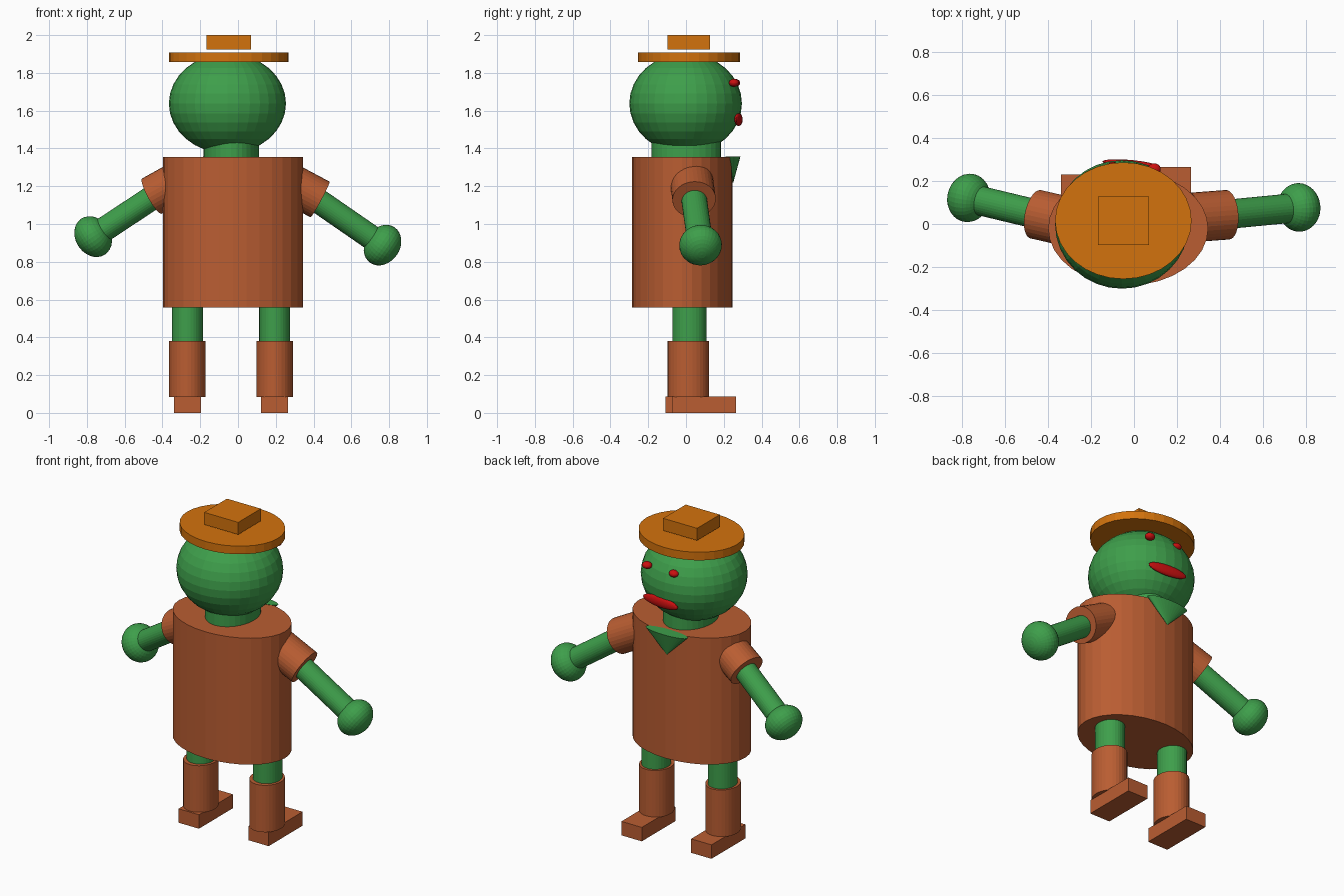
import bpy
import bmesh
from math import radians
from mathutils import Vector, Matrix

if "Cube" in bpy.data.objects:
    bpy.data.objects.remove(bpy.data.objects["Cube"])


def material(name, rgb):
    m = bpy.data.materials.new(name)
    m.diffuse_color = (*rgb, 1)
    m.use_nodes = True
    m.node_tree.nodes["Principled BSDF"].inputs["Base Color"].default_value = m.diffuse_color
    return m


GREEN = material("green_skin", (0.048, 0.345, 0.07))
BROWN = material("rust_cloth", (0.49, 0.11, 0.032))
ORANGE = material("orange_hat", (0.65, 0.17, 0.004))
RED = material("red_face", (0.6, 0.005, 0.005))


def add(name, mat, kind, centre, half, rot=None):
    """Unit primitive scaled to half sizes, rotated, then moved."""
    bm = bmesh.new()
    if kind == "box":
        bmesh.ops.create_cube(bm, size=2)
    elif kind == "ball":
        bmesh.ops.create_uvsphere(bm, u_segments=32, v_segments=16, radius=1)
    else:
        tip = 0 if kind == "cone" else 1
        bmesh.ops.create_cone(bm, cap_ends=True, segments=32,
                              radius1=tip, radius2=1, depth=2)
    bm.transform(Matrix.LocRotScale(Vector(centre), rot, Vector(half)))
    mesh = bpy.data.meshes.new(name)
    bm.to_mesh(mesh)
    bm.free()
    mesh.materials.append(mat)
    obj = bpy.data.objects.new(name, mesh)
    bpy.context.collection.objects.link(obj)
    return obj


def span(name, mat, kind, lo, hi):
    """Primitive filling the box between two corners."""
    lo, hi = Vector(lo), Vector(hi)
    return add(name, mat, kind, (lo + hi) / 2, (hi - lo) / 2)


def tube(name, mat, start, end, rx, ry):
    """Cylinder between two points, with its local y kept near world y."""
    start, end = Vector(start), Vector(end)
    axis = (end - start).normalized()
    side = Vector((0, 1, 0)).cross(axis).normalized()
    rot = Matrix((side, axis.cross(side), axis)).transposed().to_quaternion()
    add(name, mat, "cylinder", (start + end) / 2,
        (rx, ry, (end - start).length / 2), rot)
    return rot


# Body and neck
span("torso", BROWN, "cylinder", (-0.398, -0.285, 0.557), (0.344, 0.245, 1.355))
span("neck", GREEN, "cylinder", (-0.182, -0.182, 1.30), (0.11, 0.186, 1.50))
span("collar_point", GREEN, "cone", (-0.185, 0.21, 1.215), (0.105, 0.288, 1.357))

# Head and face, looking toward +y
add("head", GREEN, "ball", (-0.056, -0.002, 1.638), (0.31, 0.298, 0.265))
for side, x, y in (("right", 0.094, 0.254), ("left", -0.098, 0.26)):
    add(side + "_eye", RED, "ball", (x, y, 1.747), (0.03, 0.027, 0.021))
add("mouth", RED, "ball", (-0.017, 0.278, 1.553), (0.13, 0.019, 0.034),
    Matrix.Rotation(radians(-5), 3, "Z").to_quaternion())

# Hat
span("hat_brim", ORANGE, "cylinder", (-0.366, -0.255, 1.857), (0.267, 0.286, 1.908))
span("hat_crown", ORANGE, "box", (-0.167, -0.098, 1.923), (0.07, 0.128, 2.0))

# Legs, boots and feet
for side, x, heel in (("left", -0.268, -0.108), ("right", 0.194, -0.073)):
    add(side + "_leg", GREEN, "cylinder", (x, 0.018, 0.45), (0.082, 0.09, 0.25))
    add(side + "_boot", BROWN, "cylinder", (x, 0.013, 0.233), (0.097, 0.11, 0.148))
    span(side + "_foot", BROWN, "box", (x - 0.071, heel, 0),
         (x + 0.071, heel + 0.338, 0.088))

# Arms: shoulder, cuff and hand points
arms = (
    ("left", (-0.28, 0.005, 1.245), (-0.455, 0.045, 1.148), (-0.767, 0.121, 0.933)),
    ("right", (0.26, 0.03, 1.223), (0.434, 0.043, 1.13), (0.765, 0.077, 0.888)),
)
for side, shoulder, cuff, hand in arms:
    tube(side + "_sleeve", BROWN, shoulder, cuff, 0.107, 0.115)
    inner = Vector(cuff).lerp(Vector(shoulder), 0.5)
    rot = tube(side + "_arm", GREEN, inner, hand, 0.065, 0.068)
    add(side + "_hand", GREEN, "ball", hand, (0.114, 0.113, 0.092), rot)
